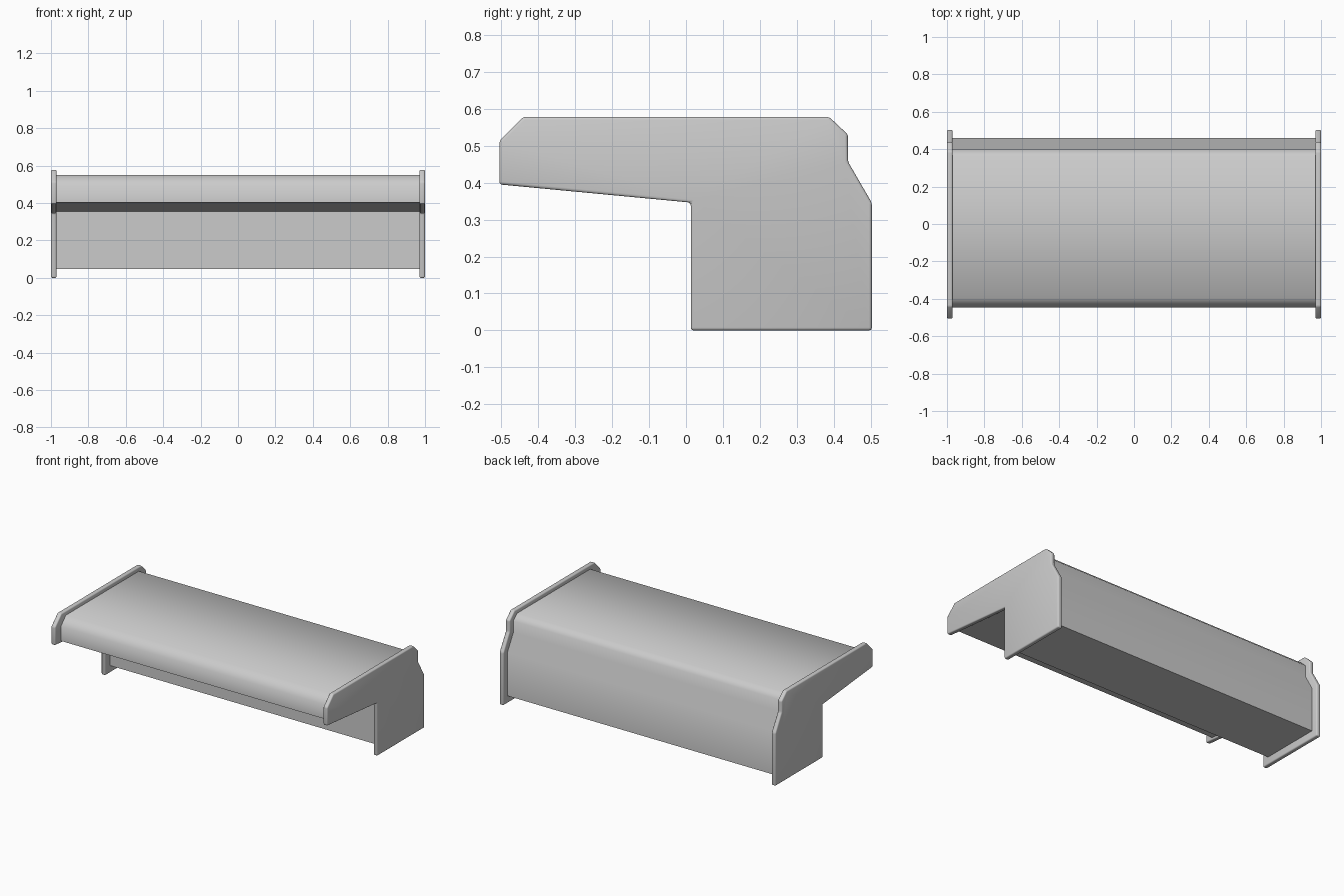
import bpy, bmesh, math

if "Cube" in bpy.data.objects:
    bpy.data.objects.remove(bpy.data.objects["Cube"])


def extrude_profile(name, profile, x0, x1, bevel=0.0, smooth=35):
    """Extrude a (y, z) outline along x into a closed solid."""
    bm = bmesh.new()
    face = bm.faces.new([bm.verts.new((x0, y, z)) for y, z in profile])
    moved = bmesh.ops.extrude_face_region(bm, geom=[face])["geom"]
    verts = [g for g in moved if isinstance(g, bmesh.types.BMVert)]
    bmesh.ops.translate(bm, verts=verts, vec=(x1 - x0, 0, 0))
    bmesh.ops.recalc_face_normals(bm, faces=bm.faces)
    if bevel:
        edges = [e for e in bm.edges if e.calc_face_angle(0) > math.radians(20)]
        bmesh.ops.bevel(bm, geom=edges, offset=bevel, segments=3,
                        profile=0.5, affect='EDGES', clamp_overlap=True)
    mesh = bpy.data.meshes.new(name)
    bm.to_mesh(mesh)
    bm.free()
    obj = bpy.data.objects.new(name, mesh)
    bpy.context.collection.objects.link(obj)
    bpy.ops.object.select_all(action='DESELECT')
    obj.select_set(True)
    bpy.context.view_layer.objects.active = obj
    bpy.ops.object.shade_smooth_by_angle(angle=math.radians(smooth))
    return obj


# Side panels closing both ends of the counter
panel = [(-0.505, 0.395), (-0.505, 0.513), (-0.44, 0.578), (0.387, 0.578),
         (0.438, 0.53), (0.438, 0.457), (0.503, 0.345), (0.503, 0.0),
         (0.013, 0.0), (0.013, 0.346)]
for side, label in ((-1, "left"), (1, "right")):
    extrude_profile(f"side_panel_{label}", panel, side * 0.97, side * 1.0, bevel=0.008)

# Counter body: overhanging top, stepped back wall and recessed front wall
body = [(-0.447, 0.403), (-0.447, 0.497), (-0.395, 0.551), (0.36, 0.551),
        (0.40, 0.515), (0.40, 0.44), (0.46, 0.335), (0.46, 0.048),
        (0.06, 0.048), (0.06, 0.355)]
extrude_profile("counter_body", body, -0.98, 0.98, smooth=50)
